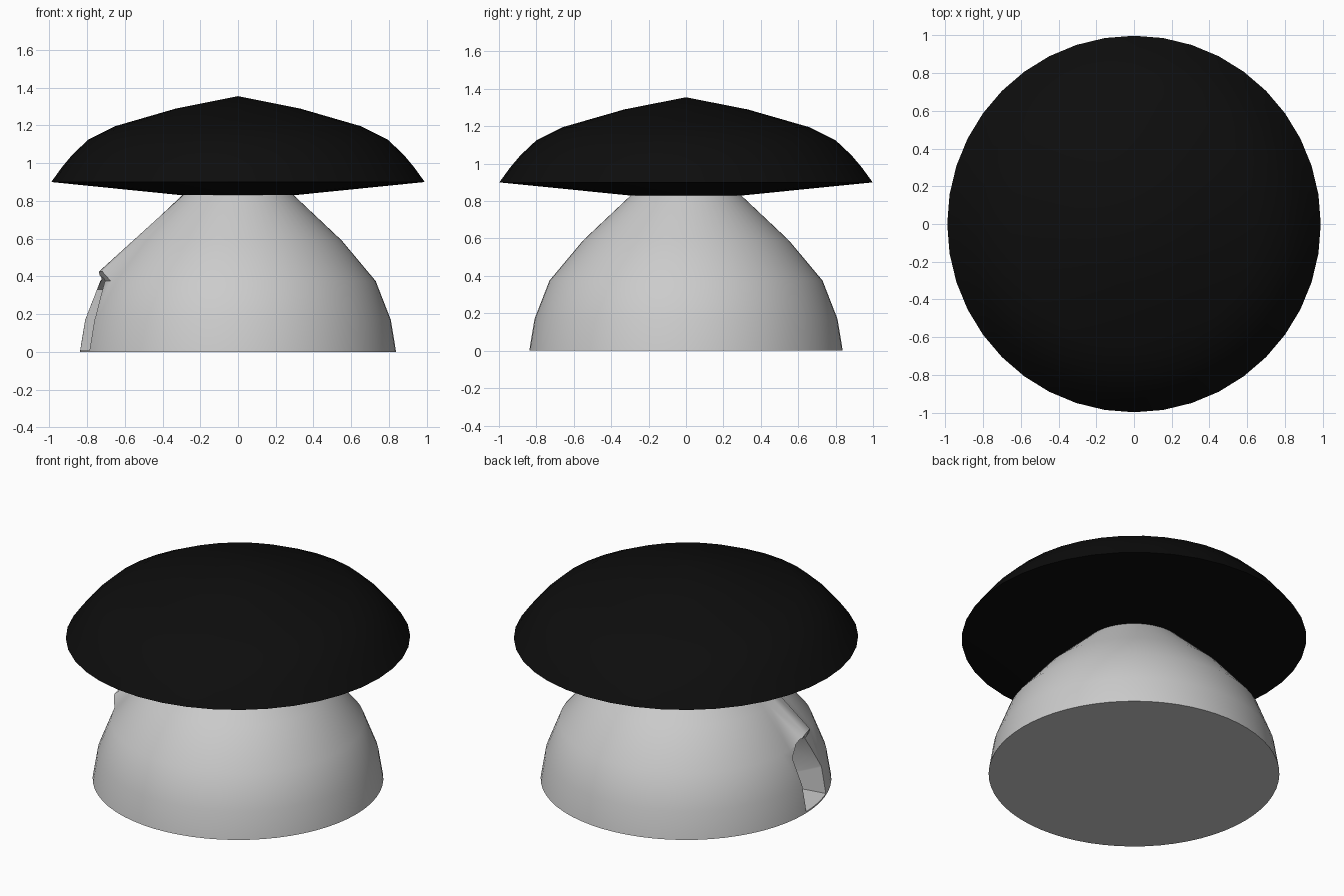
import bpy, bmesh
from math import sin, cos, tau, radians
from mathutils import Vector, Matrix

if "Cube" in bpy.data.objects:
    bpy.data.objects.remove(bpy.data.objects["Cube"])


def finish(name, bm):
    bmesh.ops.recalc_face_normals(bm, faces=bm.faces)
    mesh = bpy.data.meshes.new(name)
    bm.to_mesh(mesh)
    bm.free()
    ob = bpy.data.objects.new(name, mesh)
    bpy.context.collection.objects.link(ob)
    return ob


def select(ob):
    bpy.ops.object.select_all(action='DESELECT')
    ob.select_set(True)
    bpy.context.view_layer.objects.active = ob


def lathe(profile, sides, x_scale=1.0, tip=None):
    """Revolve (radius, z) rings; flat base, and a flat or pointed top."""
    bm = bmesh.new()
    rings = [[bm.verts.new((r * x_scale * cos(tau * i / sides), r * sin(tau * i / sides), z))
              for i in range(sides)] for r, z in profile]
    for a, b in zip(rings, rings[1:]):
        for i in range(sides):
            j = (i + 1) % sides
            bm.faces.new((a[i], a[j], b[j], b[i]))
    bm.faces.new(rings[0])
    if tip is None:
        bm.faces.new(rings[-1])
    else:
        top = bm.verts.new((0, 0, tip))
        for i in range(sides):
            bm.faces.new((rings[-1][i], rings[-1][(i + 1) % sides], top))
    return bm, rings


# Stem: domed body with two vertices pulled down into a small door hood
bm, rings = lathe([(0.838, 0), (0.81, 0.17), (0.73, 0.375), (0.55, 0.59), (0.285, 0.84)], 64)
for i in (34, 35):
    a = tau * i / 64
    rings[3][i].co = Vector((0.752 * cos(a), 0.752 * sin(a), 0.425))
bmesh.ops.triangulate(bm, faces=[f for f in bm.faces if any(v in (rings[3][34], rings[3][35]) for v in f.verts)])
stem = finish("stem", bm)

# Doorway: arched tunnel cut into the stem
arch = [(0.13, 0.008), (0.13, 0.33), (0.02, 0.405), (-0.055, 0.39), (-0.14, 0.18), (-0.14, 0.008)]
bm = bmesh.new()
near, far = [[bm.verts.new((x, y, z)) for y, z in arch] for x in (1.0, 0.4)]
bm.faces.new(near)
bm.faces.new(far)
for i in range(len(arch)):
    j = (i + 1) % len(arch)
    bm.faces.new((near[i], near[j], far[j], far[i]))
# turned about z to face the left side; mirrored so the tall jamb stays at the back
bm.transform(Matrix.Rotation(radians(10), 4, 'Z') @ Matrix.Scale(-1, 4, (1, 0, 0)))
cutter = finish("doorway_cutter", bm)
cutter.hide_render = True

select(stem)
mod = stem.modifiers.new("doorway", 'BOOLEAN')
mod.operation = 'DIFFERENCE'
mod.solver = 'EXACT'
mod.object = cutter
bpy.ops.object.modifier_apply(modifier=mod.name)
bpy.data.objects.remove(cutter)
bpy.ops.object.shade_smooth_by_angle(angle=radians(30))

# Cap: wide black roof with a shallow cone underside
bm, _ = lathe([(0.30, 0.83), (0.998, 0.90), (0.94, 0.98), (0.885, 1.045),
               (0.80, 1.125), (0.66, 1.195), (0.33, 1.29)], 40, 0.992, 1.355)
cap = finish("cap", bm)
select(cap)
bpy.ops.object.shade_smooth_by_angle(angle=radians(30))
black = bpy.data.materials.new("black")
black.diffuse_color = (0.004, 0.004, 0.004, 1)
black.use_nodes = True
black.node_tree.nodes["Principled BSDF"].inputs["Base Color"].default_value = black.diffuse_color
cap.data.materials.append(black)
